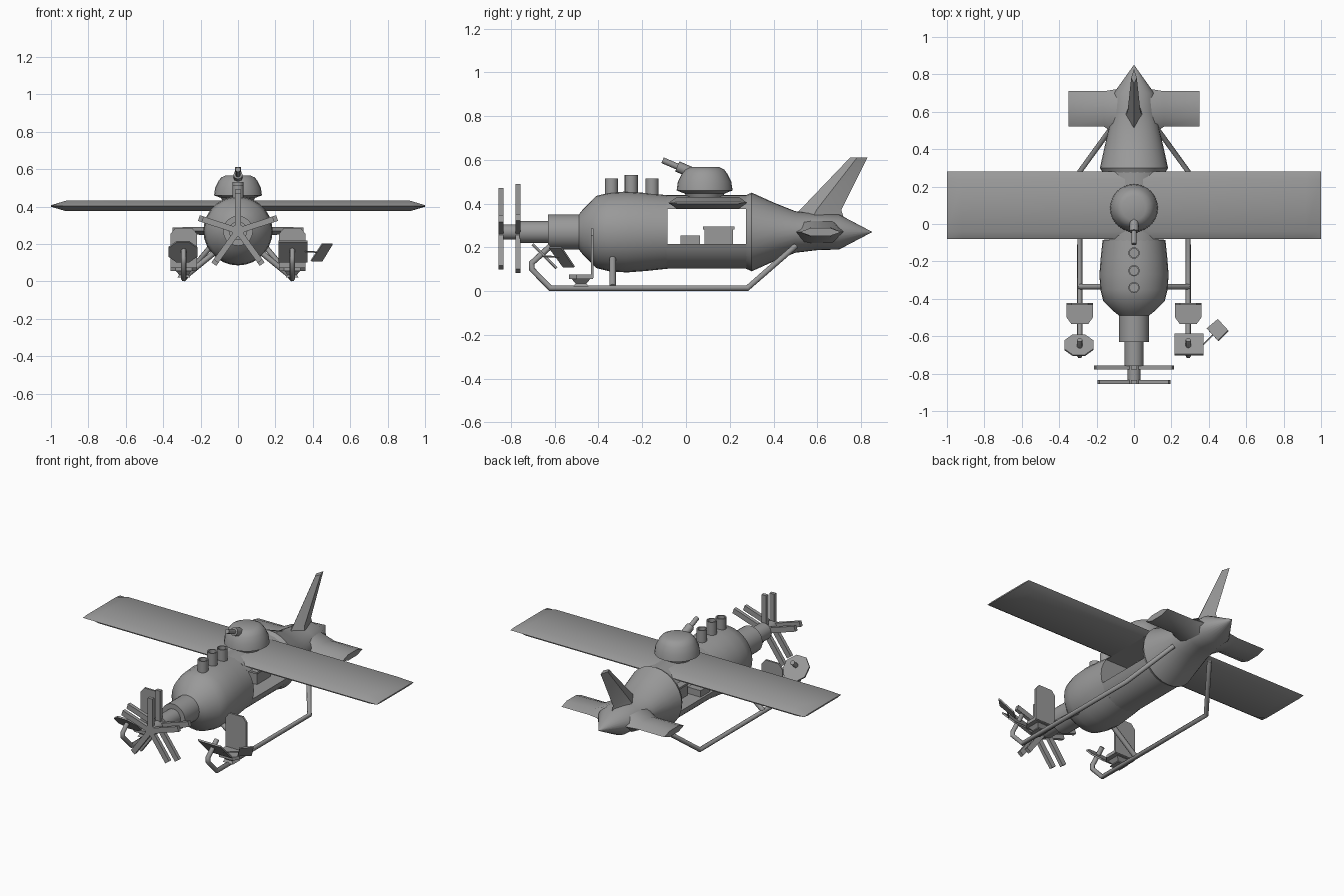
import bpy, bmesh
from math import sin, cos, pi, radians
from mathutils import Vector, Matrix

cube = bpy.data.objects.get("Cube")
if cube:
    bpy.data.objects.remove(cube, do_unlink=True)

grey = bpy.data.materials.new("plain_grey")
grey.use_nodes = True
colour = (0.32, 0.32, 0.32, 1)
grey.diffuse_color = colour
grey.node_tree.nodes["Principled BSDF"].inputs["Base Color"].default_value = colour

AXIS_Z = 0.27   # height of the fuselage centre line


def add_object(name, data):
    obj = bpy.data.objects.new(name, data)
    bpy.context.collection.objects.link(obj)
    data.materials.append(grey)
    return obj


def finish(name, bm, smooth=True):
    bmesh.ops.recalc_face_normals(bm, faces=bm.faces)
    mesh = bpy.data.meshes.new(name)
    bm.to_mesh(mesh)
    bm.free()
    if smooth:
        mesh.shade_smooth()
        mesh.set_sharp_from_angle(angle=radians(35))
    return add_object(name, mesh)


def loft(name, rings, smooth=True):
    """Skin equal-length rings and cap both ends."""
    bm = bmesh.new()
    loops = [[bm.verts.new(p) for p in ring] for ring in rings]
    n = len(loops[0])
    for a, b in zip(loops, loops[1:]):
        for i in range(n):
            j = (i + 1) % n
            bm.faces.new((a[i], a[j], b[j], b[i]))
    bm.faces.new(loops[0])
    bm.faces.new(loops[-1])
    return finish(name, bm, smooth)


def ring_y(y, rx, rz, z=AXIS_Z, n=28):
    return [(rx * cos(2 * pi * i / n), y, z + rz * sin(2 * pi * i / n)) for i in range(n)]


def arc_y(y, r, start, end, n=16):
    angles = [start + (end - start) * i / n for i in range(n + 1)]
    return [(r * cos(a), y, AXIS_Z + r * sin(a)) for a in angles]


def lathe_z(name, x, y, profile, n=24):
    return loft(name, [[(x + r * cos(2 * pi * i / n), y + r * sin(2 * pi * i / n), z)
                        for i in range(n)] for r, z in profile])


def box(name, centre, size, rotation=None):
    bm = bmesh.new()
    bmesh.ops.create_cube(bm, size=1)
    m = Matrix.Translation(centre) @ (rotation or Matrix()) @ Matrix.Diagonal((*size, 1))
    bm.transform(m)
    return finish(name, bm, False)


def tube(name, points, radius):
    curve = bpy.data.curves.new(name, "CURVE")
    curve.dimensions = "3D"
    curve.bevel_depth = radius
    curve.bevel_resolution = 2
    curve.use_fill_caps = True
    spline = curve.splines.new("POLY")
    spline.points.add(len(points) - 1)
    for p, co in zip(spline.points, points):
        p.co = (*co, 1)
    return add_object(name, curve)


def plate(name, outline, thickness):
    """Flat panel from an outline, thickened along its normal."""
    pts = [Vector(p) for p in outline]
    off = (pts[1] - pts[0]).cross(pts[2] - pts[1]).normalized() * thickness / 2
    return loft(name, [[p - off for p in pts], [p + off for p in pts]], False)


def foil(x, y0, y1, z, half, bevel):
    """Six-sided wing section."""
    return [(x, y0, z), (x, y0 + bevel, z + half), (x, y1 - bevel, z + half),
            (x, y1, z), (x, y1 - bevel, z - half), (x, y0 + bevel, z - half)]


# Fuselage: engine section, open cabin, tail cone
loft("engine_body", [ring_y(y, r, r) for y, r in (
    (-0.63, 0.08), (-0.49, 0.08), (-0.47, 0.105), (-0.41, 0.165), (-0.35, 0.18),
    (-0.27, 0.185), (-0.18, 0.178), (-0.085, 0.168))])
loft("tail_cone", [ring_y(y, rx, rz) for y, rx, rz in (
    (0.275, 0.168, 0.168), (0.3, 0.182, 0.18), (0.4, 0.16, 0.135), (0.5, 0.137, 0.095),
    (0.6, 0.118, 0.083), (0.7, 0.108, 0.08), (0.85, 0.001, 0.001))])
loft("cabin_floor", [arc_y(y, 0.168, pi + 0.333, 2 * pi - 0.333) for y in (-0.09, 0.28)])
loft("cabin_roof", [arc_y(y, 0.168, 0.675, pi - 0.675) for y in (-0.09, 0.28)])

# Cargo
box("large_crate", (0, 0.15, 0.25), (0.14, 0.13, 0.075))
box("large_crate_lid", (0, 0.15, 0.288), (0.15, 0.145, 0.012))
box("small_crate", (-0.1, 0.02, 0.232), (0.09, 0.09, 0.045))

# Wing and tail surfaces
loft("main_wing", [foil(-1, -0.08, 0.28, 0.403, 0.004, 0.04),
                   foil(-0.92, -0.08, 0.28, 0.403, 0.028, 0.04),
                   foil(0.92, -0.08, 0.28, 0.403, 0.028, 0.04),
                   foil(1, -0.08, 0.28, 0.403, 0.004, 0.04)])
loft("tailplane", [foil(x, y0, y1, 0.27, h, 0.05) for x, y0, y1, h in (
    (-0.35, 0.52, 0.71, 0.018), (-0.16, 0.52, 0.71, 0.022), (-0.1, 0.48, 0.72, 0.05),
    (0.1, 0.48, 0.72, 0.05), (0.16, 0.52, 0.71, 0.022), (0.35, 0.52, 0.71, 0.018))])


def fin_section(y0, y1, z, half):
    m = (y1 - y0) * 0.4
    return [(0, y0, z), (half, y0 + m, z), (0, y1, z), (-half, y0 + m, z)]


loft("tail_fin", [fin_section(0.46, 0.73, 0.31, 0.06), fin_section(0.52, 0.71, 0.37, 0.035),
                  fin_section(0.75, 0.83, 0.61, 0.015)])

# Turret with gun
lathe_z("turret", 0, 0.085, ((0.08, 0.42), (0.09, 0.445), (0.128, 0.46), (0.122, 0.5),
                             (0.105, 0.535), (0.09, 0.555), (0.065, 0.567)))
tube("gun_mount", [(0, 0.04, 0.535), (0, -0.04, 0.57)], 0.025)
tube("gun_barrel", [(0, -0.03, 0.565), (0, -0.107, 0.598)], 0.014)

# Hollow exhaust stacks
for i, (y, top) in enumerate(((-0.34, 0.515), (-0.25, 0.53), (-0.155, 0.515))):
    lathe_z(f"exhaust_{i + 1}", 0, y, ((0.03, 0.42), (0.03, top), (0.023, top), (0.023, top - 0.04)), 16)

# Twin five-blade propellers on a stepped shaft
loft("thick_shaft", [ring_y(y, 0.05, 0.05) for y in (-0.76, -0.62)])
loft("thin_shaft", [ring_y(y, 0.034, 0.034) for y in (-0.855, -0.75)])
for label, y, length in (("rear", -0.768, 0.22), ("front", -0.845, 0.2)):
    for i in range(5):
        turn = Matrix.Rotation(2 * pi * i / 5, 4, "Y")
        middle = turn @ Vector((0, 0, length / 2)) + Vector((0, y, AXIS_Z))
        box(f"{label}_blade_{i + 1}", middle, (0.032, 0.022, length), turn)

# Landing skids, struts and seats on both sides
for side, s in (("left", 1), ("right", -1)):
    x = 0.29 * s
    tube(f"{side}_skid", [(0.13 * s, 0.5, 0.205), (x, 0.28, 0.013), (x, -0.62, 0.013),
                          (x, -0.705, 0.1), (x, -0.705, 0.128), (x, -0.62, 0.205)], 0.014)
    tube(f"{side}_strut", [(x, -0.335, 0.02), (0.13 * s, -0.335, 0.15)], 0.015)
    # Seat with chamfered pad and back
    plate(f"{side}_seat_pad", [(x - 0.07, -0.425, 0.065), (x + 0.07, -0.425, 0.065),
                               (x + 0.07, -0.5, 0.065), (x + 0.045, -0.535, 0.065),
                               (x - 0.045, -0.535, 0.065), (x - 0.07, -0.5, 0.065)], 0.02)
    loft(f"{side}_seat_base", [[(x + a * w, -0.48 + b * w, z) for a, b in
                                ((-1, -1), (1, -1), (1, 1), (-1, 1))]
                               for w, z in ((0.035, 0.02), (0.025, 0.035), (0.045, 0.058))], False)
    plate(f"{side}_seat_back", [(x - 0.07, -0.428, 0.06), (x + 0.07, -0.428, 0.06),
                                (x + 0.07, -0.428, 0.255), (x + 0.045, -0.428, 0.285),
                                (x - 0.045, -0.428, 0.285), (x - 0.07, -0.428, 0.255)], 0.012)

# Tilted control panels: square on the left, octagonal on the right
tilt = Matrix.Rotation(radians(-45), 4, "X")
box("left_panel", (0.295, -0.645, 0.16), (0.155, 0.155, 0.01), tilt)
octagon = [tilt @ Vector((0.084 * cos(a), 0.084 * sin(a), 0)) + Vector((-0.295, -0.648, 0.158))
           for a in (pi / 8 + pi / 4 * i for i in range(8))]
plate("right_panel", octagon, 0.01)

# Small side board on a rod
plate("side_board", [(0.39, -0.56, 0.11), (0.45, -0.51, 0.11),
                     (0.505, -0.57, 0.2), (0.45, -0.625, 0.2)], 0.008)
tube("side_board_rod", [(0.36, -0.655, 0.16), (0.435, -0.58, 0.155)], 0.004)
